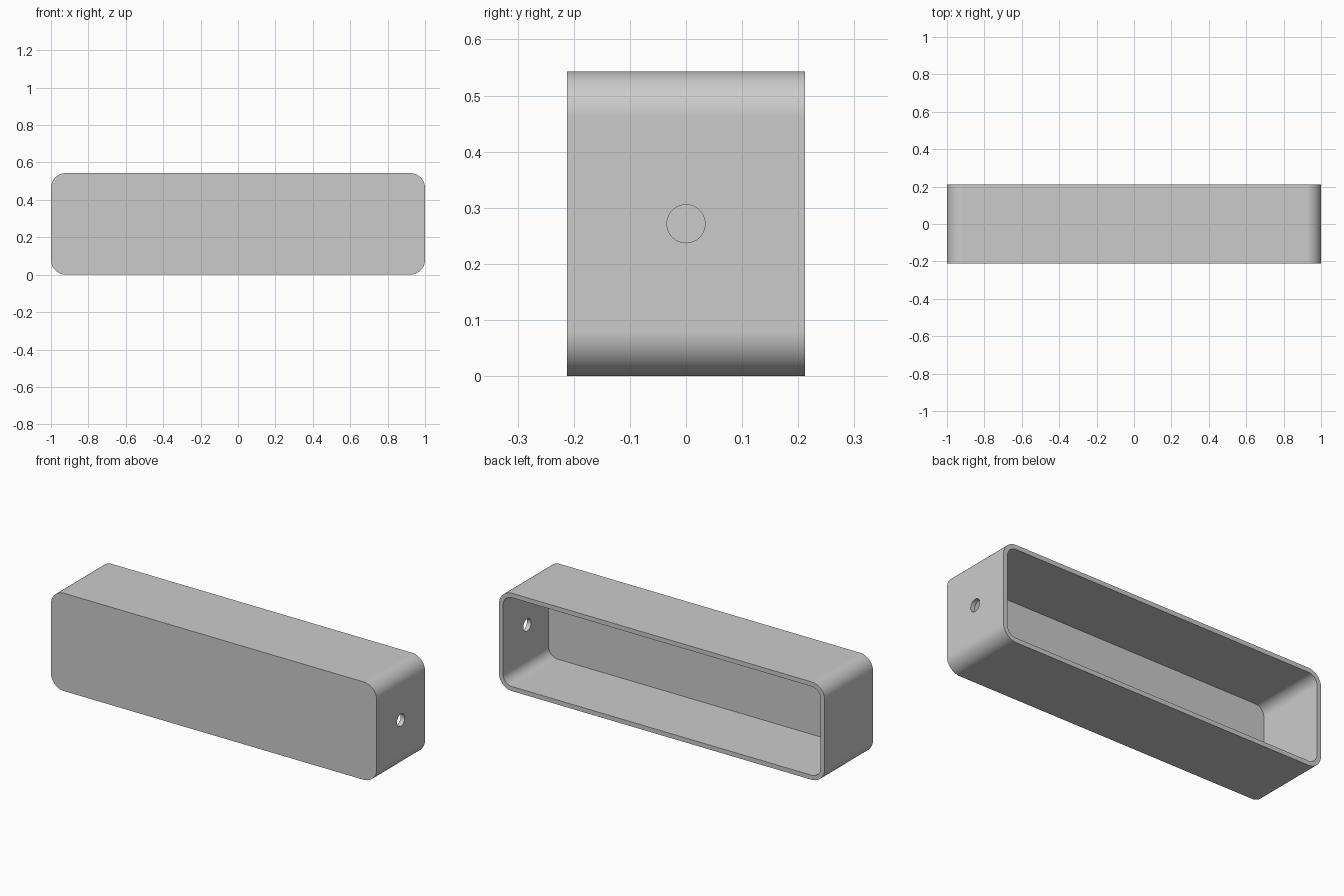
import bpy, bmesh, math
from mathutils import Matrix

if "Cube" in bpy.data.objects:
    bpy.data.objects.remove(bpy.data.objects["Cube"], do_unlink=True)

LENGTH, DEPTH, HEIGHT = 2.0, 0.424, 0.543
RADIUS, WALL, HOLE = 0.08, 0.025, 0.034

grey = bpy.data.materials.new("plain grey")
grey.use_nodes = True
colour = (0.6, 0.6, 0.6, 1)
grey.diffuse_color = colour
grey.node_tree.nodes["Principled BSDF"].inputs["Base Color"].default_value = colour


def add_object(name, bm):
    mesh = bpy.data.meshes.new(name)
    bm.to_mesh(mesh)
    bm.free()
    mesh.materials.append(grey)
    obj = bpy.data.objects.new(name, mesh)
    bpy.context.collection.objects.link(obj)
    return obj


def rounded_block(name, size, centre, radius):
    """Box whose edges along y are rounded."""
    bm = bmesh.new()
    bmesh.ops.create_cube(bm, size=1, matrix=Matrix.Translation(centre) @ Matrix.Diagonal((*size, 1)))
    along_y = [e for e in bm.edges if abs(e.verts[0].co.y - e.verts[1].co.y) > size[1] / 2]
    bmesh.ops.bevel(bm, geom=along_y, offset=radius, segments=16, profile=0.5, affect='EDGES')
    return add_object(name, bm)


# Outer shell, and a cavity that leaves the back open
middle = HEIGHT / 2
shell = rounded_block("open_box", (LENGTH, DEPTH, HEIGHT), (0, 0, middle), RADIUS)
cavity = rounded_block("cavity_cutter", (LENGTH - 2 * WALL, DEPTH, HEIGHT - 2 * WALL),
                       (0, WALL, middle), RADIUS - WALL)

# Round hole through the left end wall only
bm = bmesh.new()
bmesh.ops.create_cone(bm, cap_ends=True, segments=48, radius1=HOLE, radius2=HOLE, depth=4 * WALL,
                      matrix=Matrix.Translation((LENGTH / 2, 0, middle)) @ Matrix.Rotation(math.pi / 2, 4, 'Y'))
hole = add_object("hole_cutter", bm)

# Cut, then shade the corners smoothly
bpy.ops.object.select_all(action='DESELECT')
shell.select_set(True)
bpy.context.view_layer.objects.active = shell
for cutter in (cavity, hole):
    cutter.hide_render = True
    cut = shell.modifiers.new("cut", 'BOOLEAN')
    cut.operation, cut.solver, cut.object = 'DIFFERENCE', 'EXACT', cutter
    bpy.ops.object.modifier_apply(modifier=cut.name)
    bpy.data.objects.remove(cutter, do_unlink=True)
bpy.ops.object.shade_smooth_by_angle(angle=math.radians(30))
normals = shell.modifiers.new("flat walls", 'WEIGHTED_NORMAL')
normals.keep_sharp = True
